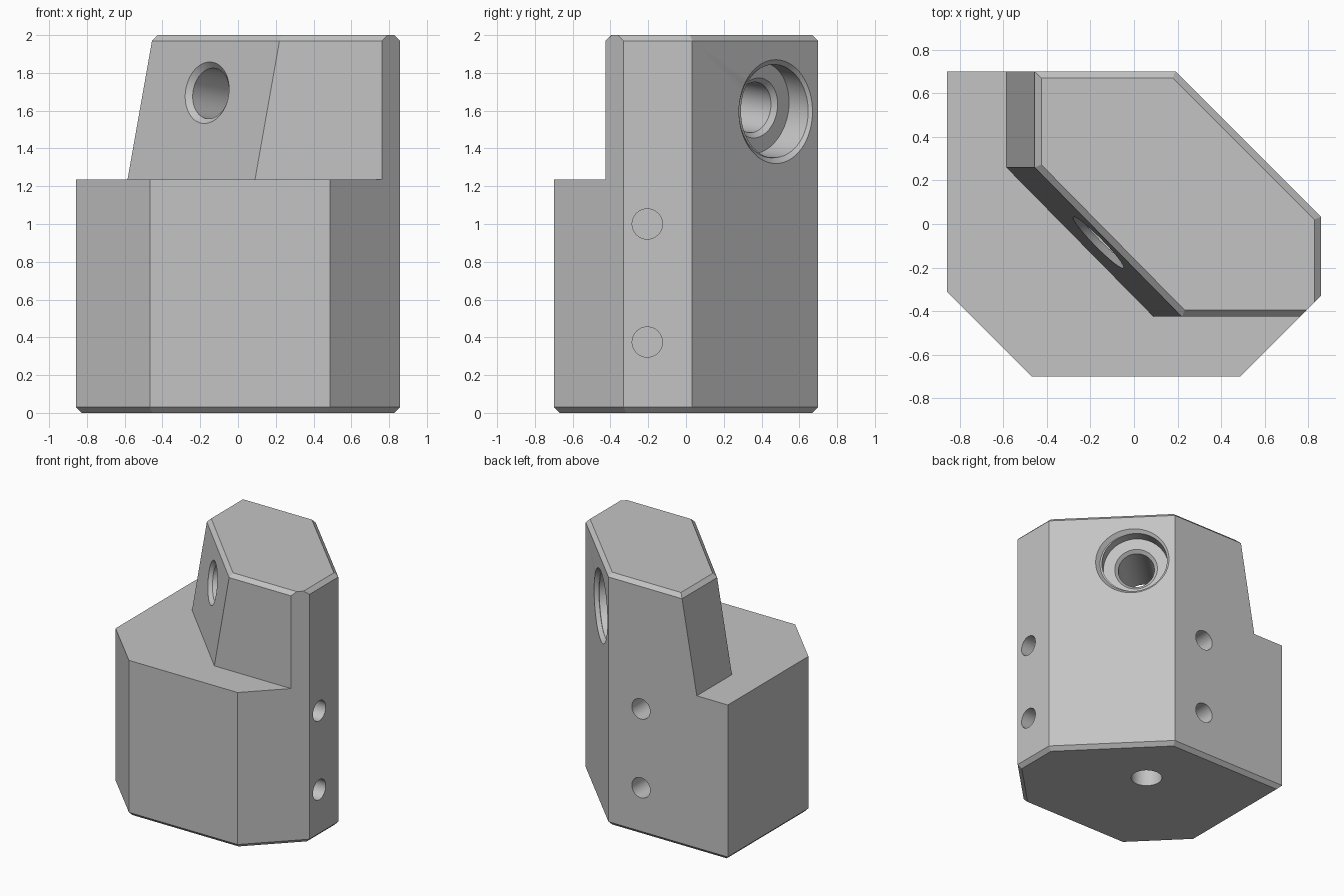
import bpy, bmesh, math
from mathutils import Vector

old = bpy.data.objects.get("Cube")
if old:
    bpy.data.objects.remove(old)

grey = bpy.data.materials.new("light_grey")
grey.use_nodes = True
colour = (0.55, 0.55, 0.55, 1)
grey.diffuse_color = colour
grey.node_tree.nodes["Principled BSDF"].inputs["Base Color"].default_value = colour

HEIGHT, STEP, CHAMFER = 2.0, 1.235, 0.03


def make_object(name, bm):
    bmesh.ops.recalc_face_normals(bm, faces=bm.faces)
    mesh = bpy.data.meshes.new(name)
    bm.to_mesh(mesh)
    bm.free()
    mesh.materials.append(grey)
    ob = bpy.data.objects.new(name, mesh)
    bpy.context.collection.objects.link(ob)
    return ob


def prism(name, low, high, z0, z1):
    bm = bmesh.new()
    a = [bm.verts.new((x, y, z0)) for x, y in low]
    b = [bm.verts.new((x, y, z1)) for x, y in high]
    bm.faces.new(a)
    bm.faces.new(b)
    for i in range(len(a)):
        j = (i + 1) % len(a)
        bm.faces.new((a[i], a[j], b[j], b[i]))
    return make_object(name, bm)


def lathe_cutter(name, origin, axis, profile, sides=64):
    """Turned solid: profile is (radius, distance along axis)."""
    rot = Vector(axis).to_track_quat('Z', 'Y')
    bm = bmesh.new()
    rings = []
    for r, s in profile:
        rings.append([bm.verts.new(Vector(origin) + rot @ Vector(
            (r * math.cos(t), r * math.sin(t), s)))
            for t in (2 * math.pi * k / sides for k in range(sides))])
    bm.faces.new(rings[0])
    bm.faces.new(rings[-1])
    for a, b in zip(rings, rings[1:]):
        for i in range(sides):
            j = (i + 1) % sides
            bm.faces.new((a[i], a[j], b[j], b[i]))
    return make_object(name, bm)


def subtract(ob, cutter):
    mod = ob.modifiers.new("cut", 'BOOLEAN')
    mod.operation, mod.solver, mod.object = 'DIFFERENCE', 'EXACT', cutter
    bpy.context.view_layer.objects.active = ob
    bpy.ops.object.modifier_apply(modifier=mod.name)
    bpy.data.objects.remove(cutter)


def slice_off(bm, point, normal):
    cut = bmesh.ops.bisect_plane(bm, geom=bm.verts[:] + bm.edges[:] + bm.faces[:],
                                 dist=1e-5, plane_co=point, plane_no=normal,
                                 clear_outer=True)
    edges = [e for e in cut["geom_cut"] if isinstance(e, bmesh.types.BMEdge)]
    bmesh.ops.holes_fill(bm, edges=edges, sides=0)


# Seven-sided body
outline = [(-0.857, 0.70), (-0.857, -0.31), (-0.467, -0.70), (0.487, -0.70),
           (0.857, -0.33), (0.857, 0.033), (0.19, 0.70)]
body = prism("mounting_block", outline, outline, 0, HEIGHT)

# Step that leaves the leaning tower
lean = 0.135
low = [(-0.585, 2), (-0.585, 0.26), (0.09, -0.425)]
rise = 3 - STEP
high = [(x + lean * rise / (HEIGHT - STEP), y) for x, y in low]
rest = [(3, -0.425), (3, -2), (-2, -2), (-2, 2)]
subtract(body, prism("step_cutter", low + rest, high + rest, STEP, 3))

# Chamfers along the bottom and top edges
bm = bmesh.new()
bm.from_mesh(body.data)
for i, (x, y) in enumerate(outline):
    nx, ny = outline[(i + 1) % len(outline)]
    n = Vector((y - ny, nx - x, 0)).normalized()
    if n.dot(Vector((x, y, 0))) < 0:
        n = -n
    slice_off(bm, (x, y, CHAMFER), n - Vector((0, 0, 1)))
up = Vector((0, 0, 1))
top = HEIGHT - CHAMFER
for point, n in [((0, 0.70), (0, 1)), ((0.19, 0.70), (1, 1)), ((0.857, 0), (1, 0)),
                 ((0.22, -0.425), (0, -1)), ((-0.455, 0.26), (-1, 0)),
                 ((-0.455, 0.26), (-0.685, -0.675))]:
    slice_off(bm, (*point, top), Vector((*n, 0)).normalized() + up)
bmesh.ops.recalc_face_normals(bm, faces=bm.faces)
bm.to_mesh(body.data)
bm.free()

# Counterbored hole through the tower, square to the leaning face
subtract(body, lathe_cutter("bore_cutter", (-0.165, -0.085, 1.695), (1, 1, -0.177), [
    (0.215, -0.05), (0.165, 0), (0.135, 0.03), (0.135, 0.625), (0.16, 0.65),
    (0.245, 0.65), (0.245, 1.1)]))
subtract(body, lathe_cutter("rim_cutter", (0.415, 0.475, 1.595), (1, 1, 0), [
    (0.245, -0.03), (0.275, 0), (0.325, 0.05)]))

# Blind holes in the side, back and bottom
for z in (0.375, 1.0):
    for spot, axis in [((0.857, -0.205, z), (-1, 0, 0)), ((-0.095, 0.70, z), (0, -1, 0))]:
        subtract(body, lathe_cutter("pin_cutter", spot, axis, [(0.08, -0.1), (0.08, 0.35)], 48))
subtract(body, lathe_cutter("base_cutter", (0.025, 0.175, 0), (0, 0, 1),
                            [(0.115, -0.1), (0.115, 0.5)]))

# Smooth bores, crisp edges
bpy.ops.object.select_all(action='DESELECT')
body.select_set(True)
bpy.context.view_layer.objects.active = body
bpy.ops.object.shade_smooth_by_angle(angle=math.radians(25))
